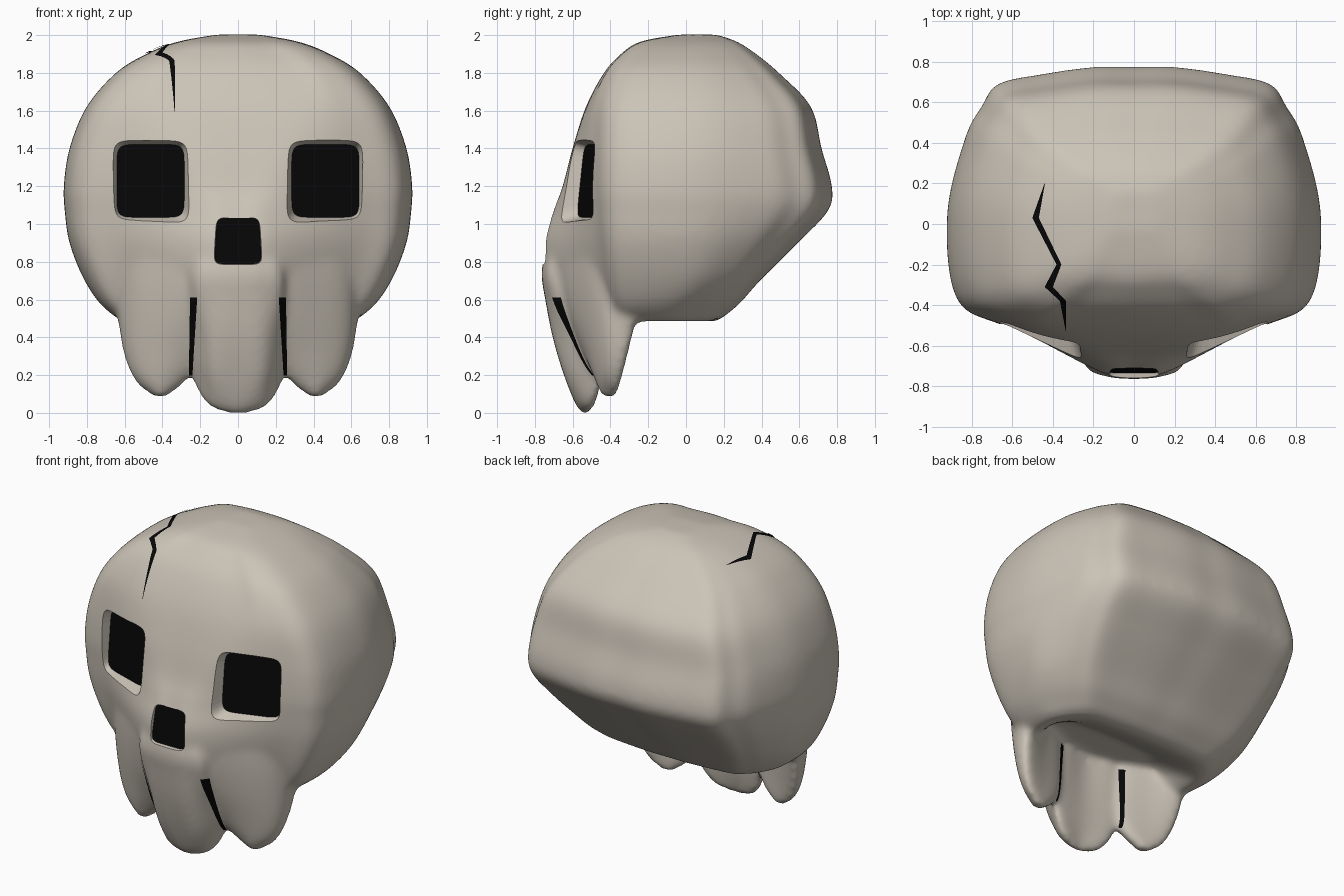
import bpy, bmesh
from math import cos, sin, pi
from mathutils import Vector
from mathutils.bvhtree import BVHTree

if "Cube" in bpy.data.objects:
    bpy.data.objects.remove(bpy.data.objects["Cube"])


def material(name, color):
    m = bpy.data.materials.new(name)
    m.diffuse_color = (*color, 1)
    m.use_nodes = True
    m.node_tree.nodes["Principled BSDF"].inputs["Base Color"].default_value = m.diffuse_color
    return m


black = material("black", (0.002, 0.002, 0.002))
bone = material("bone", (0.60, 0.55, 0.475))


def new_object(name, bm, mat=None):
    me = bpy.data.meshes.new(name)
    bm.to_mesh(me)
    bm.free()
    ob = bpy.data.objects.new(name, me)
    bpy.context.collection.objects.link(ob)
    if mat:
        me.materials.append(mat)
    return ob


def catmull(pts, closed, n):
    """Smooth curve through tuples of any length."""
    m, out = len(pts), []
    get = (lambda i: pts[i % m]) if closed else (lambda i: pts[max(0, min(m - 1, i))])
    for i in range(m if closed else m - 1):
        a, b, c, d = (get(i + k) for k in (-1, 0, 1, 2))
        for j in range(n):
            t = j / n
            out.append(tuple(0.5 * (2 * q + (r - p) * t + (2 * p - 5 * q + 4 * r - s) * t * t
                                    + (3 * q - p - 3 * r + s) * t ** 3)
                             for p, q, r, s in zip(a, b, c, d)))
    return out if closed else out + [tuple(pts[-1])]


def skin(bm, rings):
    """Closed surface through rings of points."""
    vs = [[bm.verts.new(p) for p in r] for r in rings]
    n = len(vs[0])
    faces = [bm.faces.new(vs[0]), bm.faces.new(vs[-1])]
    for a, b in zip(vs, vs[1:]):
        for i in range(n):
            faces.append(bm.faces.new((a[i], a[(i + 1) % n], b[(i + 1) % n], b[i])))
    bmesh.ops.recalc_face_normals(bm, faces=faces)


def loft(bm, table, outline, sx=1):
    rings = []
    for row in catmull(table, False, 6):
        rings.append([(sx * x, y, row[0]) for x, y in catmull(outline(*row[1:]), True, 5)])
    skin(bm, rings)


def mirrored(half):
    """Half outline from front centre to back centre -> full outline."""
    return half + [(-x, y) for x, y in reversed(half[1:-1])]


# Cranium: z, half width, front flat half width, front y, cheek y, side y, back y
# (the first row is the roof of the hollow underneath)
CRANIUM = [
    (0.63, 0.40, 0.12, -0.48, -0.42, -0.33, -0.20), (0.485, 0.56, 0.13, -0.52, -0.40, -0.10, 0.10),
    (0.55, 0.70, 0.14, -0.62, -0.42, -0.10, 0.25),
    (0.70, 0.81, 0.16, -0.72, -0.46, 0.00, 0.39), (0.90, 0.89, 0.17, -0.74, -0.485, 0.03, 0.59),
    (1.07, 0.915, 0.18, -0.695, -0.495, 0.05, 0.75), (1.20, 0.92, 0.24, -0.65, -0.50, 0.05, 0.77),
    (1.40, 0.89, 0.32, -0.60, -0.495, 0.06, 0.715), (1.62, 0.80, 0.34, -0.53, -0.475, 0.06, 0.66),
    (1.80, 0.645, 0.30, -0.435, -0.415, 0.05, 0.49), (1.90, 0.485, 0.2, -0.345, -0.335, 0.04, 0.37),
    (1.965, 0.32, 0.14, -0.245, -0.235, 0.05, 0.27), (2.003, 0.11, 0.05, -0.04, -0.035, 0.06, 0.16)]


def cranium_outline(w, nx, yf, ye, ym, yk):
    d = yk - ym
    return mirrored([(0, yf), (nx, yf + 0.012), (0.7 * w, ye), (0.95 * w, ye + 0.24 * (ym - ye)),
                     (w, ym), (0.9 * w, ym + 0.53 * d), (0.815 * w, ym + 0.73 * d),
                     (0.73 * w, ym + 0.885 * d), (0.5 * w, ym + 0.95 * d), (0.22 * w, yk), (0, yk)])


# Middle tooth: z, half width, front y, edge y, back y
MIDDLE = [(-0.012, 0.03, -0.545, -0.53, -0.515), (0.045, 0.155, -0.585, -0.53, -0.48),
          (0.2, 0.235, -0.645, -0.495, -0.445), (0.4, 0.24, -0.705, -0.575, -0.44),
          (0.6, 0.245, -0.745, -0.66, -0.43), (0.75, 0.24, -0.765, -0.69, -0.43),
          (0.9, 0.17, -0.73, -0.68, -0.5)]


def middle_outline(w, yf, ye, yb):
    return mirrored([(0, yf), (0.6 * w, yf + 0.015), (w, ye), (0.95 * w, yb), (0, yb - 0.02)])


# Side tooth: z, inner x, outer x, then y of inner front, outer front, outer back, inner back
SIDE = [(0.085, 0.38, 0.46, -0.42, -0.405, -0.37, -0.385), (0.17, 0.29, 0.54, -0.465, -0.42, -0.345, -0.40),
        (0.3, 0.23, 0.59, -0.53, -0.425, -0.31, -0.42), (0.5, 0.21, 0.62, -0.61, -0.43, -0.26, -0.43),
        (0.72, 0.2, 0.63, -0.66, -0.435, -0.2, -0.43), (0.9, 0.2, 0.62, -0.66, -0.435, -0.2, -0.4),
        (1.0, 0.2, 0.58, -0.60, -0.40, -0.2, -0.4)]


def side_outline(xi, xo, a, b, c, d):
    xm = (xi + xo) / 2
    return [(xi, a), (xm, (a + b) / 2 - 0.035), (xo - 0.02, b), (xo, c),
            (xm, (c + d) / 2 + 0.01), (xi, d)]


bm = bmesh.new()
loft(bm, CRANIUM, cranium_outline)
loft(bm, MIDDLE, middle_outline)
for s in (1, -1):
    loft(bm, SIDE, side_outline, s)
skull = new_object("skull", bm, bone)

# Fuse the parts into one soft skin
fuse = skull.modifiers.new("fuse", 'REMESH')
fuse.mode = 'VOXEL'
fuse.voxel_size = 0.018
fuse.use_smooth_shade = True
soft = skull.modifiers.new("soften", 'SMOOTH')
soft.factor = 0.5
soft.iterations = 18


# Sockets: rounded recess cut into the face with a black floor
def socket(name, cx, cz, w, h, y0, slope_x, slope_z, taper=0.0, flare=1.25):
    def ring(dy, k):
        pts = []
        for i in range(40):
            t = 2 * pi * (i + 0.5) / 40
            u, v = (abs(f) ** 0.28 * (1 if f > 0 else -1) for f in (cos(t), sin(t)))
            pts.append((cx + k * w * u * (1 - taper * v), y0 + slope_x * u + slope_z * v + dy,
                        cz + k * h * v))
        return pts
    bm = bmesh.new()
    skin(bm, [ring(0, 1), ring(-0.3, flare)])
    cutter = new_object(name + "_cutter", bm, bone)
    cutter.hide_render = True
    cutter.display_type = 'WIRE'
    cutter.hide_set(True)
    cut = skull.modifiers.new(name, 'BOOLEAN')
    cut.operation = 'DIFFERENCE'
    cut.object = cutter
    bm = bmesh.new()
    face = bm.faces.new([bm.verts.new(p) for p in ring(-0.004, 1)])
    face.normal_update()
    if face.normal.y > 0:
        face.normal_flip()
    new_object(name, bm, black)


for s, side in ((1, "right"), (-1, "left")):
    socket(side + "_eye", s * 0.463, 1.228, 0.179, 0.193, -0.495, s * 0.06, 0.02, flare=1.5)
socket("nose", 0, 0.91, 0.119, 0.122, -0.715, 0, 0.015, 0.06)

deps = bpy.context.evaluated_depsgraph_get()
tree = BVHTree.FromObject(skull, deps)


# Black lines projected on the skin: path of (point, half width)
def line_on_skin(name, path, across, direction):
    direction, across = Vector(direction), Vector(across)
    bm, prev = bmesh.new(), None
    for x, y, z, w in path:
        pair = []
        for k in (-1, 0, 1):
            hit = tree.ray_cast(Vector((x, y, z)) + across * w * k, direction)[0]
            if hit:
                pair.append(bm.verts.new(hit - direction * 0.008))
        if len(pair) < 3:
            continue
        if prev:
            for i in (0, 1):
                f = bm.faces.new((prev[i], prev[i + 1], pair[i + 1], pair[i]))
                f.normal_update()
                if f.normal.dot(direction) > 0:
                    f.normal_flip()
        prev = pair
    new_object(name, bm, black)


def subdivide(pts, n):
    return [tuple(a + (b - a) * j / n for a, b in zip(p, q))
            for p, q in zip(pts, pts[1:]) for j in range(n)] + [pts[-1]]


# Gaps between the teeth, front and back
for s, side in ((1, "right"), (-1, "left")):
    for name, y, top, d in (("front", -2, 0.61, 1), ("back", -0.22, 0.58, -1)):
        path = [(s * 0.235, y, top, 0.019), (s * 0.253, y, 0.14, 0.008)]
        line_on_skin(f"{side}_gap_{name}", subdivide(path, 24), (1, 0, 0), (0, d, 0))

# Crack over the crown
crack = [(-0.44, 0.2, 3, 0.001), (-0.485, 0.03, 3, 0.016), (-0.37, -0.2, 3, 0.012),
         (-0.42, -0.31, 3, 0.02), (-0.35, -0.38, 3, 0.015), (-0.335, -0.53, 3, 0.001)]
line_on_skin("crack", subdivide(crack, 10), (1, 0, 0), (0, 0, -1))
